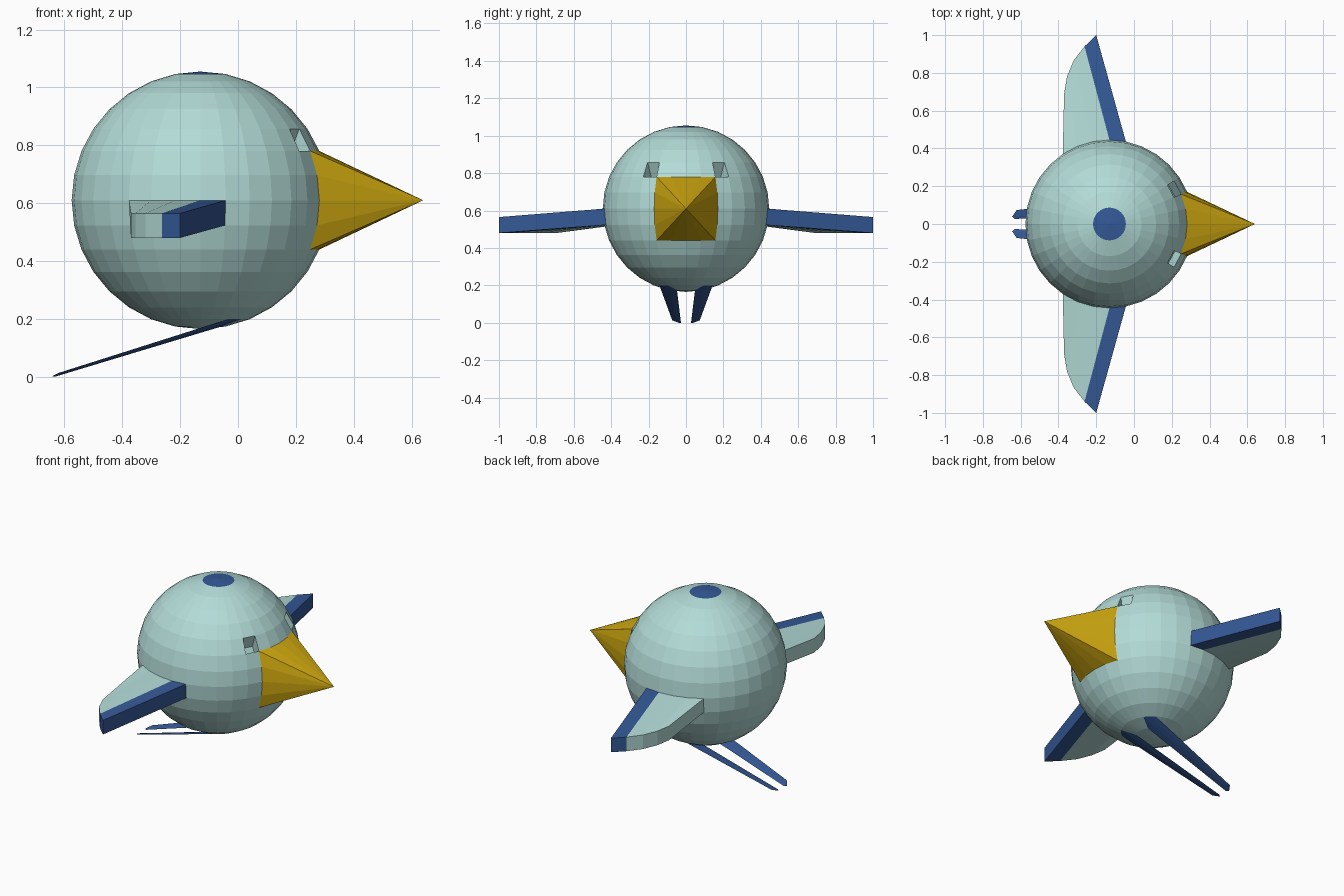
import bpy, bmesh
from math import radians, degrees, sin, cos, asin, atan2, floor
from mathutils import Vector

if "Cube" in bpy.data.objects:
    bpy.data.objects.remove(bpy.data.objects["Cube"])

STEP = 11.25                      # 32 x 16 sphere grid
R, CENTRE = 0.445, Vector((-0.13, 0, 0.61))


def material(name, rgb):
    m = bpy.data.materials.new(name)
    m.diffuse_color = (*rgb, 1)
    m.use_nodes = True
    m.node_tree.nodes["Principled BSDF"].inputs["Base Color"].default_value = m.diffuse_color
    return m


PALE = material("pale_teal", (0.45, 0.71, 0.68))
BLUE = material("blue", (0.035, 0.10, 0.31))
GOLD = material("gold", (0.62, 0.39, 0.005))


def on_sphere(lat, lon):
    """Point on the body at a grid position (in steps)."""
    a, b = radians(lat * STEP), radians(lon * STEP)
    return CENTRE + R * Vector((cos(a) * cos(b), cos(a) * sin(b), sin(a)))


def finish(name, bm, mats, mirror=False):
    me = bpy.data.meshes.new(name)
    bm.to_mesh(me)
    bm.free()
    for m in mats:
        me.materials.append(m)
    ob = bpy.data.objects.new(name, me)
    bpy.context.collection.objects.link(ob)
    if mirror:
        mod = ob.modifiers.new("mirror", 'MIRROR')
        mod.use_axis = (False, True, False)
    return ob


def loft(name, root, tip, mats, slots):
    """Join columns of (upper, lower) root points to matching tip points."""
    bm = bmesh.new()
    r = [[bm.verts.new(p) for p in col] for col in root]
    t = [[bm.verts.new(p) for p in col] for col in tip]

    def face(vs, slot):
        bm.faces.new(vs).material_index = slot

    for k, slot in enumerate(slots):
        for s in (0, 1):
            face((r[k][s], r[k + 1][s], t[k + 1][s], t[k][s]), slot)
        face((t[k][0], t[k + 1][0], t[k + 1][1], t[k][1]), slot)
    for k, slot in ((0, slots[0]), (-1, slots[-1])):
        face((r[k][0], r[k][1], t[k][1], t[k][0]), slot)
    bmesh.ops.recalc_face_normals(bm, faces=bm.faces)
    return finish(name, bm, mats, mirror=True)


# Body: sphere with blue crown, sunken eyes and openings for the joined parts
bm = bmesh.new()
bmesh.ops.create_uvsphere(bm, u_segments=32, v_segments=16, radius=R)
eyes, openings = [], []
for f in bm.faces:
    c = f.calc_center_median()
    i = floor(degrees(asin(c.z / c.length)) / STEP)
    j = floor(degrees(atan2(c.y, c.x)) / STEP)
    j = j if j >= 0 else -1 - j
    if i == 7:
        f.material_index = 1
    if i == 2 and j == 2:
        eyes.append(f)
    if (-2 <= i < 2 and j < 2) or (i == -7 and j in (3, 4)) or (i == -1 and 7 <= j <= 10):
        openings.append(f)
for f in eyes:
    side = 1 if f.calc_center_median().y > 0 else -1
    new = bmesh.ops.extrude_face_region(bm, geom=[f])["geom"]
    bmesh.ops.translate(bm, vec=(-0.03, -0.02 * side, -0.08),
                        verts=[v for v in new if isinstance(v, bmesh.types.BMVert)])
    if f.is_valid:
        bm.faces.remove(f)
bmesh.ops.recalc_face_normals(bm, faces=bm.faces)
bmesh.ops.delete(bm, geom=openings, context='FACES')
bmesh.ops.translate(bm, vec=CENTRE, verts=bm.verts)
finish("body", bm, [PALE, BLUE])

# Beak: fan from the square patch outline to the point
bm = bmesh.new()
n = range(-2, 2)
outline = ([(-2, k) for k in n] + [(k, 2) for k in n]
           + [(2, -k) for k in n] + [(-k, -2) for k in n])
ring = [bm.verts.new(on_sphere(*p)) for p in outline]
apex = bm.verts.new((0.64, 0, 0.61))
for k, v in enumerate(ring):
    bm.faces.new((v, ring[(k + 1) % len(ring)], apex))
finish("beak", bm, [GOLD])

# Wings: blue leading edge, rounded drooping tip
tip_xy = [(-0.20, 1.0), (-0.262, 0.94), (-0.32, 0.865), (-0.355, 0.78), (-0.37, 0.69)]
loft("wings",
     [(on_sphere(0, j), on_sphere(-1, j)) for j in range(7, 12)],
     [((x, y, 0.565), (x, y, 0.48)) for x, y in tip_xy],
     [PALE, BLUE], [1, 0, 0, 0])

# Legs: thin, trailing back, tapering to half size
root = [(on_sphere(-6, j), on_sphere(-7, j)) for j in (3, 4, 5)]
mid, foot = Vector((-0.0355, 0.0945, 0.1865)), Vector((-0.622, 0.05, 0.0065))
loft("legs", root,
     [[foot + 0.5 * (p - mid) for p in col] for col in root],
     [BLUE], [0, 0])
